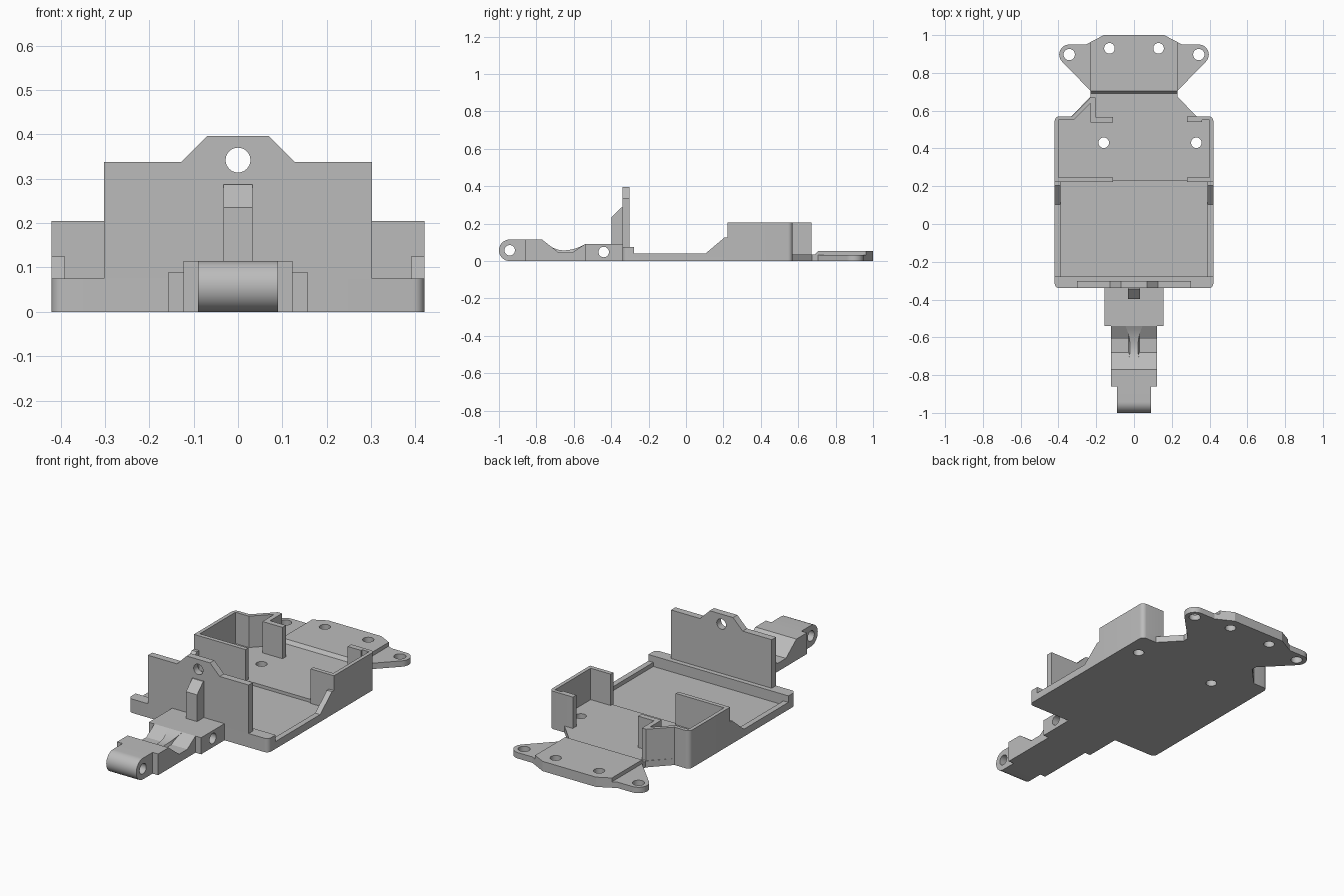
import bpy, bmesh
from math import sin, cos, radians

cube = bpy.data.objects.get("Cube")
if cube:
    bpy.data.objects.remove(cube)

grey = bpy.data.materials.new("plain grey")
grey.use_nodes = True
COLOUR = (0.5, 0.5, 0.5, 1)
grey.diffuse_color = COLOUR
grey.node_tree.nodes["Principled BSDF"].inputs["Base Color"].default_value = COLOUR
parts = []


def arc(cx, cy, r, start, end, steps=6):
    angles = [radians(start + (end - start) * i / steps) for i in range(steps + 1)]
    return [(cx + r * cos(a), cy + r * sin(a)) for a in angles]


def hole(cx, cy, r=0.028):
    return arc(cx, cy, r, 0, 360, 32)[:-1]


def prism(name, outline, lo, hi, axis="z", holes=(), shape=None):
    """Extrude a filled outline with holes from lo to hi along an axis."""
    curve = bpy.data.curves.new(name, "CURVE")
    curve.dimensions = "2D"
    curve.fill_mode = "BOTH"
    curve.extrude = (hi - lo) / 2
    for loop in [outline, *holes]:
        spline = curve.splines.new("POLY")
        spline.points.add(len(loop) - 1)
        for point, (u, v) in zip(spline.points, loop):
            point.co = (u, v, 0, 1)
        spline.use_cyclic_u = True
    temp = bpy.data.objects.new(name + "_outline", curve)
    bpy.context.collection.objects.link(temp)
    bpy.context.view_layer.update()
    evaluated = temp.evaluated_get(bpy.context.evaluated_depsgraph_get())
    mesh = bpy.data.meshes.new_from_object(evaluated)
    bpy.data.objects.remove(temp)
    bpy.data.curves.remove(curve)
    bm = bmesh.new()
    bm.from_mesh(mesh)
    bmesh.ops.remove_doubles(bm, verts=bm.verts, dist=1e-5)
    for v in bm.verts:
        a, b, c = v.co.x, v.co.y, v.co.z + (lo + hi) / 2
        v.co = {"x": (c, a, b), "y": (a, c, b), "z": (a, b, c)}[axis]
        if shape:
            shape(v.co)
    bmesh.ops.recalc_face_normals(bm, faces=bm.faces)
    bm.to_mesh(mesh)
    bm.free()
    mesh.materials.clear()
    mesh.materials.append(grey)
    for poly in mesh.polygons:
        poly.material_index = 0
    mesh.name = name
    obj = bpy.data.objects.new(name, mesh)
    bpy.context.collection.objects.link(obj)
    parts.append(obj)
    return obj


def mirrored(points):
    """Close a right-hand outline with its mirror image."""
    return points + [(-x, y) for x, y in reversed(points)]


# Tray floor, low front wall and side rails
front_corner = arc(0.395, -0.315, 0.025, -90, 0)
prism("tray_floor", mirrored(front_corner + [(0.42, 0.23)]), 0, 0.018)
prism("front_wall", mirrored(front_corner + [(0.42, -0.277)]), 0, 0.075)
rail = [(-0.29, 0), (0.224, 0), (0.224, 0.125), (0.205, 0.125), (0.104, 0.04), (-0.29, 0.04)]
for side, x in (("left", 0.39), ("right", -0.42)):
    prism(side + "_rail", rail, x, x + 0.03, "x")

# Raised rear floor narrowing to the neck
rear_corner = arc(0.395, 0.545, 0.025, 0, 90)
rear_floor = [(0.42, 0.23)] + rear_corner + [(0.33, 0.57), (0.23, 0.675), (0.23, 0.69)]
prism("rear_floor", mirrored(rear_floor), 0, 0.035,
      holes=[hole(-0.16, 0.43), hole(0.33, 0.43)])

# Tall compartment walls
prism("left_compartment_wall",
      [(0.28, 0.222), (0.42, 0.222)] + rear_corner +
      [(0.28, 0.57), (0.28, 0.54), (0.36, 0.54), (0.36, 0.55),
       (0.40, 0.55), (0.40, 0.245), (0.28, 0.245)], 0, 0.205)
prism("right_compartment_wall",
      [(-0.11, 0.222), (-0.42, 0.222)] + [(-x, y) for x, y in rear_corner] +
      [(-0.33, 0.57), (-0.23, 0.67), (-0.205, 0.67), (-0.205, 0.567), (-0.11, 0.567),
       (-0.11, 0.538), (-0.23, 0.538), (-0.23, 0.64), (-0.32, 0.55),
       (-0.40, 0.55), (-0.40, 0.245), (-0.11, 0.245)], 0, 0.205)

# Rear mounting plate, its ramp and two lower ears
prism("rear_ramp", [(0.69, 0), (0.705, 0), (0.705, 0.053), (0.69, 0.035)], -0.23, 0.23, "x")
prism("rear_plate", mirrored([(0.23, 0.705), (0.23, 0.963), (0.16, 1.0)]), 0, 0.053,
      holes=[hole(0.13, 0.93), hole(-0.13, 0.93)])
ear = [(0.23, 0.705)] + arc(0.343, 0.897, 0.053, -45, 90, 12) + [(0.255, 0.95), (0.23, 0.963)]
for side, s in (("left", 1), ("right", -1)):
    prism(side + "_ear", [(s * x, y) for x, y in ear], 0, 0.032,
          holes=[hole(s * 0.343, 0.897, 0.03)])

# Upright plate with a hole, and its gusset
prism("upright_plate", mirrored([(0.302, 0.02), (0.302, 0.338), (0.128, 0.338), (0.07, 0.396)]),
      -0.34, -0.303, "y", holes=[hole(0, 0.342)])
prism("gusset", [(-0.398, 0.05), (-0.335, 0.05), (-0.335, 0.287), (-0.345, 0.287),
                 (-0.398, 0.235)], -0.033, 0.033, "x")

# Front arm: hinge block, dipped beam and rounded end
prism("arm_block", [(-0.54, 0), (-0.335, 0), (-0.335, 0.09), (-0.54, 0.09)],
      -0.157, 0.157, "x", holes=[hole(-0.44, 0.048)])
prism("arm_beam", [(-0.86, 0), (-0.54, 0), (-0.54, 0.09), (-0.61, 0.045),
                   (-0.68, 0.045), (-0.77, 0.115), (-0.86, 0.115)], -0.123, 0.123, "x")
prism("arm_end", [(-0.86, 0.115)] + arc(-0.9425, 0.0575, 0.0575, 90, 270, 24) + [(-0.86, 0)],
      -0.09, 0.09, "x", holes=[hole(-0.9425, 0.0575)])


# Waisted rib along the dip
def waist(co):
    if co.z > 0.03:
        t = (co.y + 0.655) / 0.115
        co.x *= 0.45 + 0.55 * t * t


crest = []
for i in range(13):
    t = i / 6 - 1
    crest.append((-0.655 + 0.115 * t, 0.057 + (0.033 if t > 0 else 0.058) * t * t))
prism("arm_rib", [(y, 0.02) for y, z in reversed(crest)] + crest, -0.045, 0.045, "x", shape=waist)

# Smooth the rounded surfaces and keep the edges sharp
bpy.ops.object.select_all(action="DESELECT")
for obj in parts:
    obj.select_set(True)
bpy.context.view_layer.objects.active = parts[0]
bpy.ops.object.shade_smooth_by_angle(angle=radians(25))
